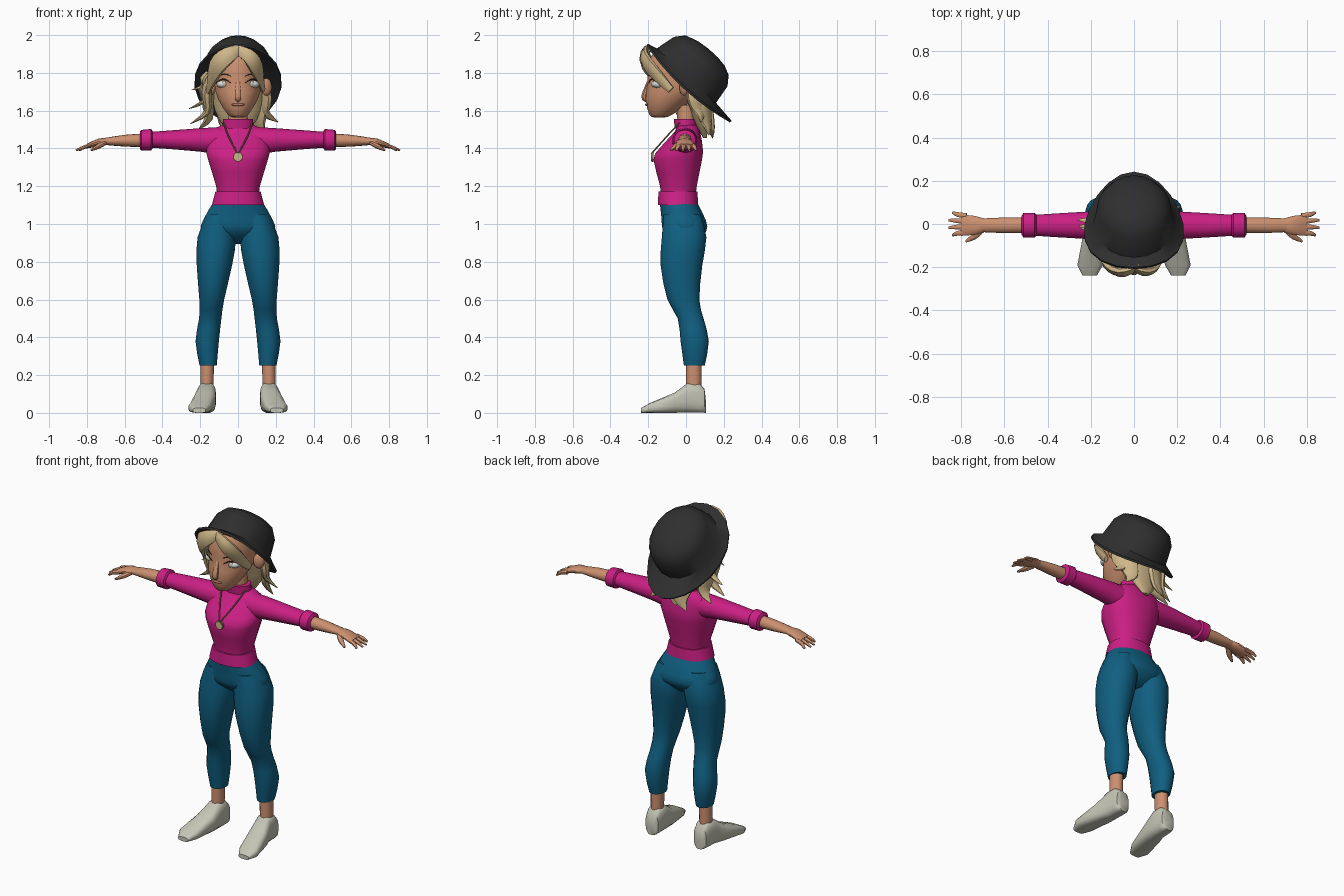
import bpy, bmesh, math
from mathutils import Vector as V, Matrix

if "Cube" in bpy.data.objects:
    bpy.data.objects.remove(bpy.data.objects["Cube"])


def colour(name, r, g, b):
    m = bpy.data.materials.new(name)
    m.diffuse_color = (r, g, b, 1)
    m.use_nodes = True
    m.node_tree.nodes["Principled BSDF"].inputs["Base Color"].default_value = m.diffuse_color
    return m


SKIN = colour("skin", .60, .28, .16)
PINK = colour("magenta knit", .60, .014, .23)
BLUE = colour("teal denim", .005, .115, .22)
BLONDE = colour("blonde", .62, .47, .25)
BLACK = colour("hat black", .028, .028, .029)
SHOE = colour("shoe grey", .56, .56, .47)
WHITE = colour("eye white", .72, .74, .74)
BROWN = colour("dark brown", .03, .018, .012)
CHAIN = colour("chain olive", .22, .18, .10)
LIPS = colour("lips", .48, .19, .12)


def finish(name, bm, mat, mirror):
    bmesh.ops.recalc_face_normals(bm, faces=bm.faces)
    me = bpy.data.meshes.new(name)
    bm.to_mesh(me)
    bm.free()
    me.materials.append(mat)
    ob = bpy.data.objects.new(name, me)
    bpy.context.collection.objects.link(ob)
    if mirror:
        ob.modifiers.new("mirror", 'MIRROR').use_mirror_merge = False


def loft(name, rings, mat, mirror=False):
    """Bridge rings of points into a closed surface."""
    bm = bmesh.new()
    rows = [[bm.verts.new(p) for p in r] for r in rings]
    n = len(rows[0])
    for a, b in zip(rows, rows[1:]):
        for i in range(n):
            j = (i + 1) % n
            bm.faces.new((a[i], a[j], b[j], b[i]))
    bm.faces.new(rows[0])
    bm.faces.new(rows[-1])
    finish(name, bm, mat, mirror)


def ring(c, a, b, p=1.0, n=16):
    """Superellipse round c with half axes a and b."""
    f = lambda t: math.copysign(abs(t) ** p, t)
    angs = [2 * math.pi * (i + .5) / n for i in range(n)]
    return [V(c) + V(a) * f(math.cos(t)) + V(b) * f(math.sin(t)) for t in angs]


def spline(keys, steps=2):
    """Smooth in-between rows through the key rows."""
    out = []
    for i in range(len(keys) - 1):
        quad = zip(keys[max(i - 1, 0)], keys[i], keys[i + 1], keys[min(i + 2, len(keys) - 1)])
        quad = list(quad)
        for s in range(steps):
            t = s / steps
            out.append([.5 * (2 * b + (c - a) * t + (2 * a - 5 * b + 4 * c - d) * t * t
                              + (3 * b - a - 3 * c + d) * t ** 3) for a, b, c, d in quad])
    return out + [list(keys[-1])]


def tower(name, keys, mat, mirror=False, p=1.0, n=16, steps=2):
    """Level rings: z, half width, y front, y back, x centre (optional)."""
    rings = []
    for z, w, y0, y1, *x in spline(keys, steps):
        rings.append(ring((x[0] if x else 0, (y0 + y1) / 2, z), (w, 0, 0),
                          (0, (y1 - y0) / 2, 0), p, n))
    loft(name, rings, mat, mirror)


def limb(name, keys, mat, steps=2):
    """Rings along x: x, z centre, half depth, half height; mirrored."""
    loft(name, [ring((x, -.006, z), (0, ry, 0), (0, 0, rz), 1, 14)
                for x, z, ry, rz in spline(keys, steps)], mat, True)


def strand(name, keys, mat, flat=.5, mirror=False, out=None):
    """Flattened tapering sweep through x, y, z, half width."""
    path = spline(keys, 3)
    rings = []
    for i, (x, y, z, w) in enumerate(path):
        t = (V(path[min(i + 1, len(path) - 1)][:3]) - V(path[max(i - 1, 0)][:3])).normalized()
        o = V(out) if out else V((x, y + .03, 0)).normalized()
        side = t.cross(o).normalized()
        w = max(w, .002)
        rings.append(ring((x, y, z), side * w, side.cross(t) * w * flat, 1, 8))
    loft(name, rings, mat, mirror)


def ball(name, loc, size, mat, mirror=False, yaw=0):
    bm = bmesh.new()
    m = Matrix.Translation(loc) @ Matrix.Rotation(yaw, 4, 'Z') @ Matrix.Diagonal((*size, 1))
    bmesh.ops.create_uvsphere(bm, u_segments=16, v_segments=10, radius=1, matrix=m)
    finish(name, bm, mat, mirror)


# Sweater: body, hem band, collar, sleeves and rolled cuffs
tower("sweater_body", [(1.12, .11, -.135, .05), (1.20, .117, -.138, .058),
                       (1.34, .16, -.173, .086), (1.40, .17, -.142, .09),
                       (1.49, .15, -.06, .075), (1.53, .06, -.045, .05)], PINK, p=.88, n=20)
tower("hem_band", [(1.10, .14, -.15, .065), (1.172, .121, -.147, .062)], PINK, p=.88, n=20)
tower("collar", [(1.505, .085, -.06, .06), (1.555, .081, -.066, .057)], PINK)
limb("sleeve", [(.08, 1.437, .068, .077), (.2, 1.445, .066, .062), (.47, 1.446, .049, .041)], PINK)
limb("cuff", [(.452, 1.446, .05, .045), (.46, 1.446, .059, .057), (.512, 1.444, .059, .054),
              (.52, 1.443, .045, .045)], PINK, 1)

# Forearms and hands
limb("forearm", [(.5, 1.443, .037, .036), (.6, 1.441, .037, .031), (.71, 1.437, .032, .018)], SKIN)
limb("palm", [(.69, 1.437, .031, .018), (.74, 1.431, .045, .021), (.8, 1.412, .05, .012)], SKIN)
for i in range(4):
    y = -.037 + .025 * i
    tip = .86 - .009 * abs(i - 1.5) ** 2
    strand("finger", [(.775, y, 1.417, .013), (.815, y * 1.15, 1.407, .012),
                      (tip, y * 1.4, 1.389, .006)], SKIN, .85, True, (0, 0, 1))
strand("thumb", [(.705, -.028, 1.43, .015), (.74, -.058, 1.41, .015), (.778, -.08, 1.39, .006)],
       SKIN, .85, True, (0, 0, 1))

# Trousers: hips plus mirrored legs
tower("trouser_hips", [(1.115, .132, -.14, .06), (1.02, .187, -.13, .106),
                       (.96, .19, -.12, .108), (.895, .06, -.04, .04)], BLUE, n=20, p=.92)
tower("trouser_leg", [(1.05, .068, -.12, .08, .097), (.93, .104, -.13, .11, .112),
                      (.78, .095, -.136, .088, .125), (.60, .067, -.1, .072, .139),
                      (.50, .06, -.045, .094, .147), (.38, .063, -.03, .122, .163),
                      (.25, .046, -.012, .1, .158)], BLUE, True, .93)

# Ankles and shoes
tower("ankle", [(.27, .037, 0, .083, .163), (.12, .035, 0, .083, .165)], SKIN, True)
shoe = [(.106, .163, .026, .06), (.098, .163, .042, .128), (.07, .164, .048, .158),
        (.01, .166, .05, .16), (-.06, .178, .06, .108), (-.19, .203, .06, .053),
        (-.238, .205, .034, .026)]
loft("shoe", [ring((x, y, h / 2), (w, 0, 0), (0, 0, h / 2), .65) for y, x, w, h in shoe],
     SHOE, True)

# Head, neck and ears
tower("head", [(1.565, .028, -.172, -.11), (1.58, .055, -.195, -.07), (1.66, .106, -.215, .04),
               (1.74, .126, -.205, .12), (1.84, .128, -.202, .125), (1.91, .1, -.17, .06),
               (1.935, .05, -.12, .0)], SKIN, n=24)
tower("neck", [(1.5, .055, -.045, .05), (1.63, .05, -.05, .05)], SKIN)
ball("ear", (.15, -.012, 1.725), (.032, .02, .046), SKIN, True, .5)

# Facial features
strand("nose", [(0, -.198, 1.755, .01), (0, -.222, 1.675, .018), (0, -.208, 1.655, .012)],
       SKIN, .9)
ball("mouth", (0, -.205, 1.632), (.035, .012, .008), LIPS)
ball("eye", (.076, -.146, 1.74), (.038, .034, .022), WHITE, True, .42)
ball("iris", (.074, -.1735, 1.741), (.014, .009, .016), SHOE, True, .42)
strand("eyelash", [(.036, -.197, 1.745, .002), (.078, -.183, 1.767, .004),
                   (.118, -.134, 1.746, .002)], BROWN, .8, True)
strand("eyebrow", [(.035, -.201, 1.782, .002), (.07, -.184, 1.793, .004),
                   (.108, -.142, 1.784, .002)], BROWN, .6, True)

# Hair: back mass, swept fringe and curled locks
tower("back_hair", [(1.90, .10, -.13, .07), (1.80, .148, -.07, .14), (1.66, .138, .0, .13),
                    (1.55, .10, .04, .115), (1.455, .02, .09, .11)], BLONDE, n=20)
for s, k in ((-1, 1), (1, .84)):
    strand("fringe", [(-.03 * s, -.19, 1.93, .02), (.05 * s, -.222, 1.895, .045 * k),
                      (.115 * s * k, -.19, 1.83, .05 * k), (.16 * s * k, -.08, 1.76 - .06 * k, .02)],
           BLONDE)


def lock(x, y, z, length, flick, w):
    """Lock hanging from x, y, z whose tip curls sideways by flick."""
    strand("hair_lock", [(x * .85, y, z, w), (x, y, z - .35 * length, w * 1.1),
                         (x * .97, y + .02, z - .75 * length, w * .75),
                         (x + flick, y + .03, z - length, .003)], BLONDE)


lock(-.168, -.04, 1.79, .26, -.085, .05)
lock(-.16, .03, 1.74, .24, -.05, .05)
lock(-.19, -.01, 1.77, .16, -.07, .032)
lock(-.185, -.05, 1.80, .09, -.06, .03)
lock(.148, .05, 1.74, .20, .065, .045)
lock(.115, .09, 1.70, .23, .04, .05)
lock(-.06, .11, 1.68, .225, -.04, .055)

# Bucket hat tilted backwards: egg-shaped drooping brim and rounded crown
C, D, N = V((0, .02, 1.75)), V((0, .736, -.677)), V((0, .677, .736))


def hat_ring(d, n, r, droop=0.0, egg=0.0):
    pts = []
    for i in range(20):
        t = 2 * math.pi * i / 20
        c, s = math.cos(t), math.sin(t)
        pts.append(C + V((r * c * (.88 - .12 * bool(egg)) * (1 - egg * s), 0, 0))
                   + D * (d + r * s) + N * (n - droop * c * c))
    return pts


loft("hat", [hat_ring(-.037, -.005, .2), hat_ring(0, -.012, .3, .035, .15),
             hat_ring(0, 0, .302, .035, .15), hat_ring(-.037, .014, .213),
             hat_ring(-.032, .12, .193), hat_ring(-.03, .168, .155),
             hat_ring(-.02, .19, .095), hat_ring(-.015, .198, .035)], BLACK)

# Necklace
strand("chain", [(.075, -.035, 1.535, .004), (.052, -.098, 1.468, .004),
                 (.003, -.18, 1.375, .004)], CHAIN, 1, True)
for name, r, y, m in (("pendant_rim", .026, -.178, CHAIN), ("pendant", .021, -.181, BLONDE)):
    loft(name, [ring((0, y + k, 1.355), (r, 0, 0), (0, 0, r)) for k in (-.004, .006)], m)

# Smooth shading with crisp edges
bpy.ops.object.select_all(action='SELECT')
bpy.context.view_layer.objects.active = bpy.context.selected_objects[0]
bpy.ops.object.shade_smooth_by_angle(angle=math.radians(42))
